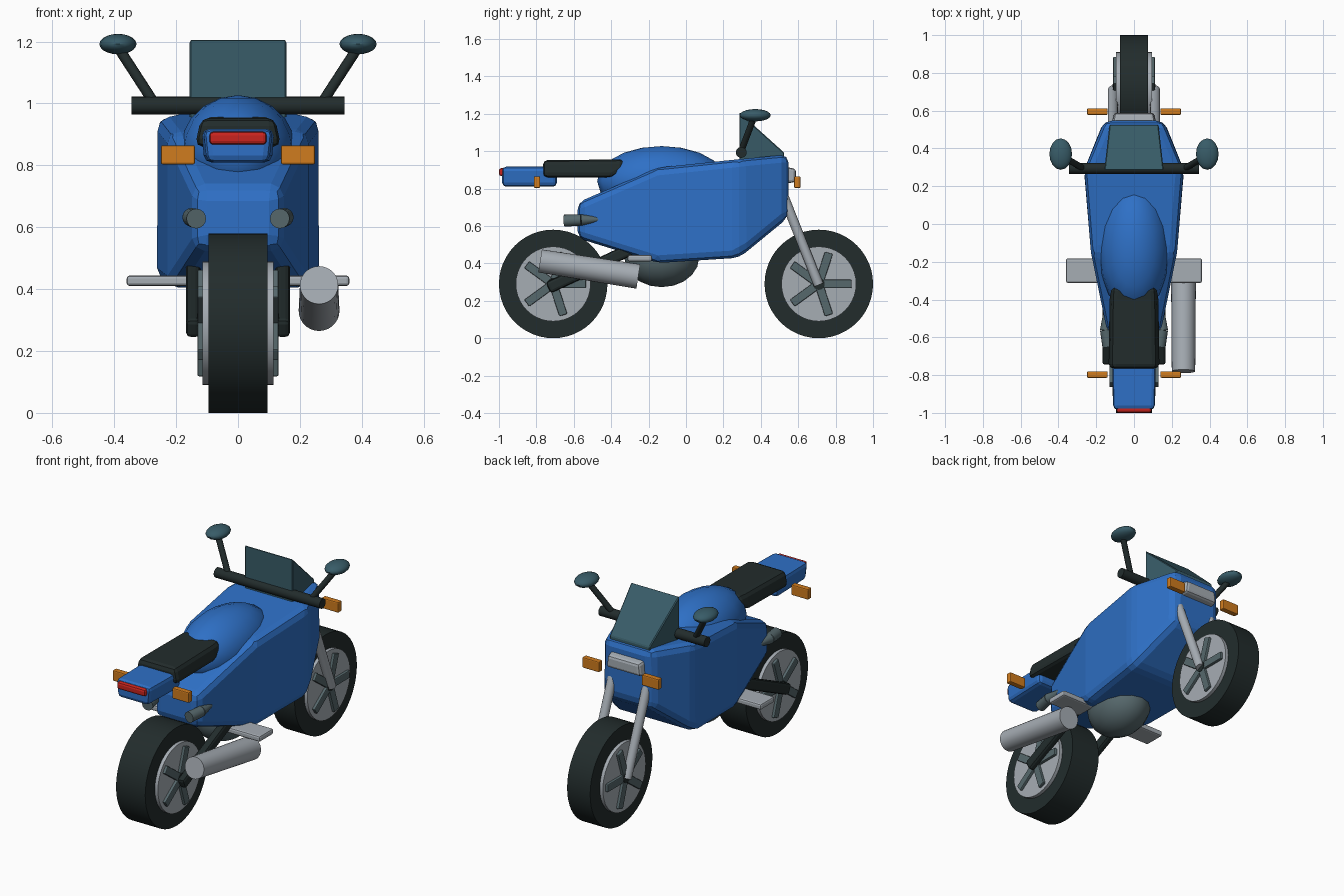
import bpy, bmesh, math
from mathutils import Vector, Matrix

if "Cube" in bpy.data.objects:
    bpy.data.objects.remove(bpy.data.objects["Cube"])


def material(name, r, g, b):
    lin = [((c / 255 + 0.055) / 1.055) ** 2.4 for c in (r, g, b)]
    m = bpy.data.materials.new(name)
    m.diffuse_color = (*lin, 1)
    m.use_nodes = True
    m.node_tree.nodes["Principled BSDF"].inputs["Base Color"].default_value = m.diffuse_color
    return m


BLUE = material("blue paint", 46, 112, 198)
BLACK = material("black rubber", 34, 44, 44)
SILVER = material("light metal", 166, 173, 180)
SLATE = material("slate metal", 86, 104, 108)
TEAL = material("teal glass", 56, 92, 104)
ORANGE = material("orange lens", 208, 124, 30)
RED = material("red lens", 200, 36, 30)


def finish(name, bm, mat, smooth=False, bevel=0, segments=2):
    bmesh.ops.recalc_face_normals(bm, faces=bm.faces)
    me = bpy.data.meshes.new(name)
    bm.to_mesh(me)
    bm.free()
    ob = bpy.data.objects.new(name, me)
    bpy.context.collection.objects.link(ob)
    me.materials.append(mat)
    if bevel:
        mod = ob.modifiers.new("bevel", 'BEVEL')
        mod.width, mod.segments = bevel, segments
        mod.limit_method, mod.angle_limit = 'ANGLE', math.radians(12)
    if smooth:
        bpy.ops.object.select_all(action='DESELECT')
        ob.select_set(True)
        bpy.context.view_layer.objects.active = ob
        bpy.ops.object.shade_smooth_by_angle(angle=math.radians(40))
    return ob


def loft(name, sections, mat, bevel=0, segments=2):
    """Sections along y: (y, half width at bottom, half width at top, z bottom, z top)."""
    bm = bmesh.new()
    rings = [[bm.verts.new(p) for p in ((-wb, y, zb), (wb, y, zb), (wt, y, zt), (-wt, y, zt))]
             for y, wb, wt, zb, zt in sections]
    for a, b in zip(rings, rings[1:]):
        for i in range(4):
            j = (i + 1) % 4
            bm.faces.new((a[i], a[j], b[j], b[i]))
    bm.faces.new(rings[0])
    bm.faces.new(rings[-1])
    return finish(name, bm, mat, bevel=bevel, segments=segments)


def box(name, center, size, mat, bevel=0, rot=0):
    bm = bmesh.new()
    m = Matrix.Translation(center) @ Matrix.Rotation(rot, 4, 'X') @ Matrix.Diagonal((*size, 1))
    bmesh.ops.create_cube(bm, size=1, matrix=m)
    return finish(name, bm, mat, bevel=bevel)


def tube(name, a, b, r1, r2, mat, sides=20):
    a, b = Vector(a), Vector(b)
    d = b - a
    m = Matrix.Translation((a + b) / 2) @ d.to_track_quat('Z', 'Y').to_matrix().to_4x4()
    bm = bmesh.new()
    bmesh.ops.create_cone(bm, cap_ends=True, segments=sides, radius1=r1, radius2=r2,
                          depth=d.length, matrix=m)
    return finish(name, bm, mat, smooth=True)


def ellipsoid(name, center, radii, mat, u=16, v=10):
    bm = bmesh.new()
    m = Matrix.Translation(center) @ Matrix.Diagonal((*radii, 1))
    bmesh.ops.create_uvsphere(bm, u_segments=u, v_segments=v, radius=1, matrix=m)
    return finish(name, bm, mat, smooth=True)


# Wheels: tyre, rim disc, five spokes and a hub on each side
for label, y, tw in (("rear", -0.71, 0.095), ("front", 0.71, 0.075)):
    z = 0.29
    tube(label + "_tyre", (-tw, y, z), (tw, y, z), 0.29, 0.29, BLACK, 48)
    rw, sw = tw + 0.02, tw + 0.038
    tube(label + "_rim", (-rw, y, z), (rw, y, z), 0.2, 0.2, SILVER, 40)
    tube(label + "_hub", (-sw, y, z), (sw, y, z), 0.032, 0.032, BLACK, 16)
    for k in range(5):
        a = k * math.tau / 5
        box(f"{label}_spoke_{k}", (0, y + 0.1 * math.cos(a), z + 0.1 * math.sin(a)),
            (2 * sw - 0.004, 0.15, 0.045), SLATE, 0.005, a)

# Main body fairing
loft("body_fairing", [(-0.58, 0.14, 0.14, 0.535, 0.725),
                      (-0.15, 0.228, 0.228, 0.402, 0.912),
                      (0.285, 0.265, 0.263, 0.43, 0.957),
                      (0.547, 0.16, 0.155, 0.645, 0.982)], BLUE, 0.04, 2)

# Tank, engine, seat and tail
ellipsoid("fuel_tank", (0, -0.13, 0.84), (0.19, 0.345, 0.187), BLUE)
ellipsoid("engine", (0, -0.13, 0.43), (0.16, 0.2, 0.157), SLATE)
loft("seat", [(-0.765, 0.14, 0.12, 0.86, 0.952),
              (-0.40, 0.135, 0.115, 0.86, 0.955),
              (-0.33, 0.125, 0.11, 0.90, 0.957)], BLACK, 0.025)
loft("tail", [(-0.983, 0.1, 0.112, 0.81, 0.917),
              (-0.69, 0.11, 0.118, 0.81, 0.917)], BLUE, 0.022)
box("tail_light", (0, -0.982, 0.888), (0.185, 0.036, 0.042), RED, 0.012)

# Headlight and windscreen
loft("headlight", [(0.52, 0.12, 0.115, 0.825, 0.918),
                   (0.588, 0.11, 0.1, 0.835, 0.905)], SILVER, 0.015)
loft("windscreen", [(0.285, 0.157, 0.157, 0.93, 1.208),
                    (0.525, 0.13, 0.13, 0.955, 0.992)], TEAL, 0.005, 1)

# Handlebar
tube("handlebar", (-0.345, 0.295, 0.993), (0.345, 0.295, 0.993), 0.029, 0.029, BLACK)

# Exhaust silencer on the right
tube("exhaust", (0.262, -0.78, 0.413), (0.262, -0.255, 0.33), 0.062, 0.066, SILVER, 28)

# Mirrored parts
for s, side in ((-1, "left"), (1, "right")):
    tube(side + "_mirror_stem", (s * 0.27, 0.295, 1.0), (s * 0.39, 0.365, 1.185),
         0.017, 0.017, BLACK, 12)
    ellipsoid(side + "_mirror", (s * 0.388, 0.37, 1.192), (0.06, 0.083, 0.033), TEAL)
    tube(side + "_fork", (s * 0.112, 0.49, 0.84), (s * 0.112, 0.71, 0.285),
         0.026, 0.026, SILVER, 16)
    box(side + "_swingarm", (s * 0.145, -0.51, 0.375), (0.046, 0.5, 0.065), BLACK,
        0.015, math.radians(25))
    box(side + "_footrest", (s * 0.25, -0.247, 0.427), (0.22, 0.13, 0.034), SILVER, 0.01)
    # Small upper exhaust outlets under the tail
    tube(side + "_outlet", (s * 0.135, -0.65, 0.628), (s * 0.15, -0.56, 0.632),
         0.032, 0.03, SLATE, 16)
    tube(side + "_outlet_neck", (s * 0.15, -0.56, 0.632), (s * 0.15, -0.465, 0.636),
         0.03, 0.012, SLATE, 16)
    for label, y in (("rear", -0.797), ("front", 0.595)):
        box(f"{label}_{side}_indicator", (s * 0.194, y, 0.834), (0.11, 0.034, 0.062),
            ORANGE, 0.006)
